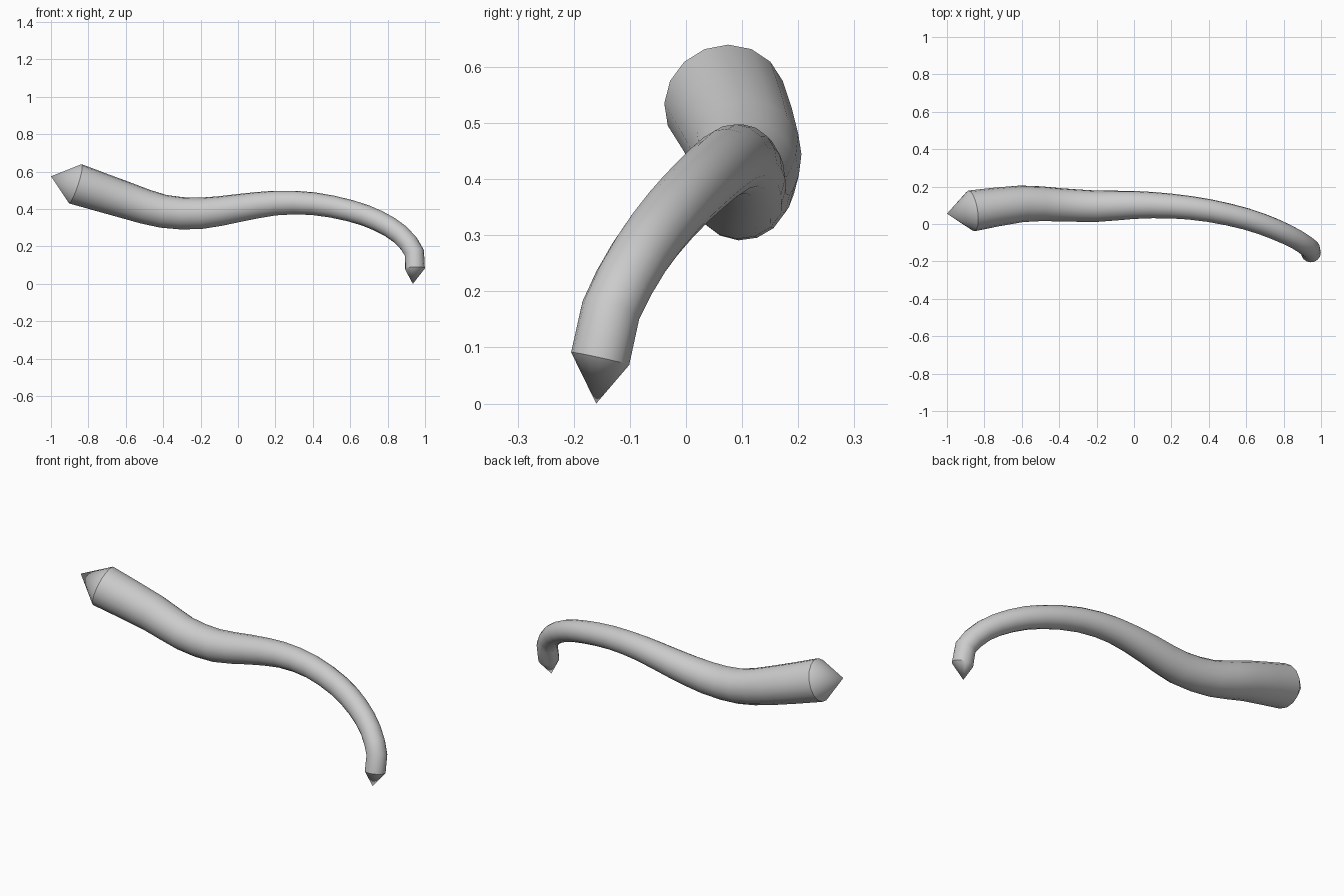
import bpy
import bmesh
from mathutils import Vector

cube = bpy.data.objects.get("Cube")
if cube:
    bpy.data.objects.remove(cube, do_unlink=True)

SIDES = 16

grey = bpy.data.materials.new("plain grey")
grey.use_nodes = True
colour = (0.6, 0.6, 0.6, 1)
grey.diffuse_color = colour
grey.node_tree.nodes["Principled BSDF"].inputs["Base Color"].default_value = colour

# Centre line of the tube: x, y, z, radius
path = [
    (-0.87, 0.07, 0.535, 0.11),
    (-0.60, 0.108, 0.447, 0.098),
    (-0.40, 0.103, 0.388, 0.089),
    (-0.20, 0.095, 0.377, 0.084),
    (0.00, 0.102, 0.405, 0.075),
    (0.20, 0.096, 0.432, 0.066),
    (0.40, 0.072, 0.429, 0.061),
    (0.60, 0.027, 0.391, 0.058),
    (0.75, -0.026, 0.337, 0.056),
    (0.87, -0.083, 0.262, 0.054),
    (0.943, -0.134, 0.166, 0.053),
    (0.946, -0.153, 0.08, 0.053),
]
thick_tip = Vector((-1.0, 0.055, 0.575))
thin_tip = Vector((0.935, -0.16, 0.0))


def midpoint(a, b, c, d):
    """Smooth curve point halfway between b and c."""
    return (b + c) * 0.5625 - (a + d) * 0.0625


# Add a smooth in-between ring to every span but the straight last one
points = [Vector(p) for p in path]
rings = []
for i, p in enumerate(points[:-1]):
    rings.append(p)
    if i < len(points) - 2:
        before = points[i - 1] if i else p * 2 - points[1]
        rings.append(midpoint(before, p, points[i + 1], points[i + 2]))
rings.append(points[-1])
centres = [p.to_3d() if len(p) == 3 else Vector(p[:3]) for p in rings]

# Sweep a circle along the centre line without twisting
bm = bmesh.new()
loops = []
direction = centres[1] - centres[0]
side = direction.cross(Vector((0, 0, 1))).normalized()
for i, c in enumerate(centres):
    ahead = (centres[min(i + 1, len(centres) - 1)] - c).normalized()
    behind = (c - centres[max(i - 1, 0)]).normalized()
    tangent = (ahead + behind).normalized()
    side = (side - tangent * side.dot(tangent)).normalized()
    up = side.cross(tangent)
    circle = bmesh.ops.create_circle(bm, segments=SIDES, radius=rings[i][3])["verts"]
    for v in circle:
        v.co = c + side * v.co.x + up * v.co.y
    loops.append(circle)
for a, b in zip(loops, loops[1:]):
    for k in range(SIDES):
        n = (k + 1) % SIDES
        bm.faces.new((a[k], a[n], b[n], b[k]))

# Pointed ends
for loop, tip in ((loops[0], thick_tip), (loops[-1], thin_tip)):
    point = bm.verts.new(tip)
    for k in range(SIDES):
        bm.faces.new((loop[k], loop[(k + 1) % SIDES], point))

bmesh.ops.recalc_face_normals(bm, faces=bm.faces[:])
mesh = bpy.data.meshes.new("curved_horn")
bm.to_mesh(mesh)
bm.free()
mesh.materials.append(grey)
horn = bpy.data.objects.new("curved_horn", mesh)
bpy.context.collection.objects.link(horn)

bpy.ops.object.select_all(action="DESELECT")
horn.select_set(True)
bpy.context.view_layer.objects.active = horn
bpy.ops.object.shade_smooth_by_angle(angle=0.52)
